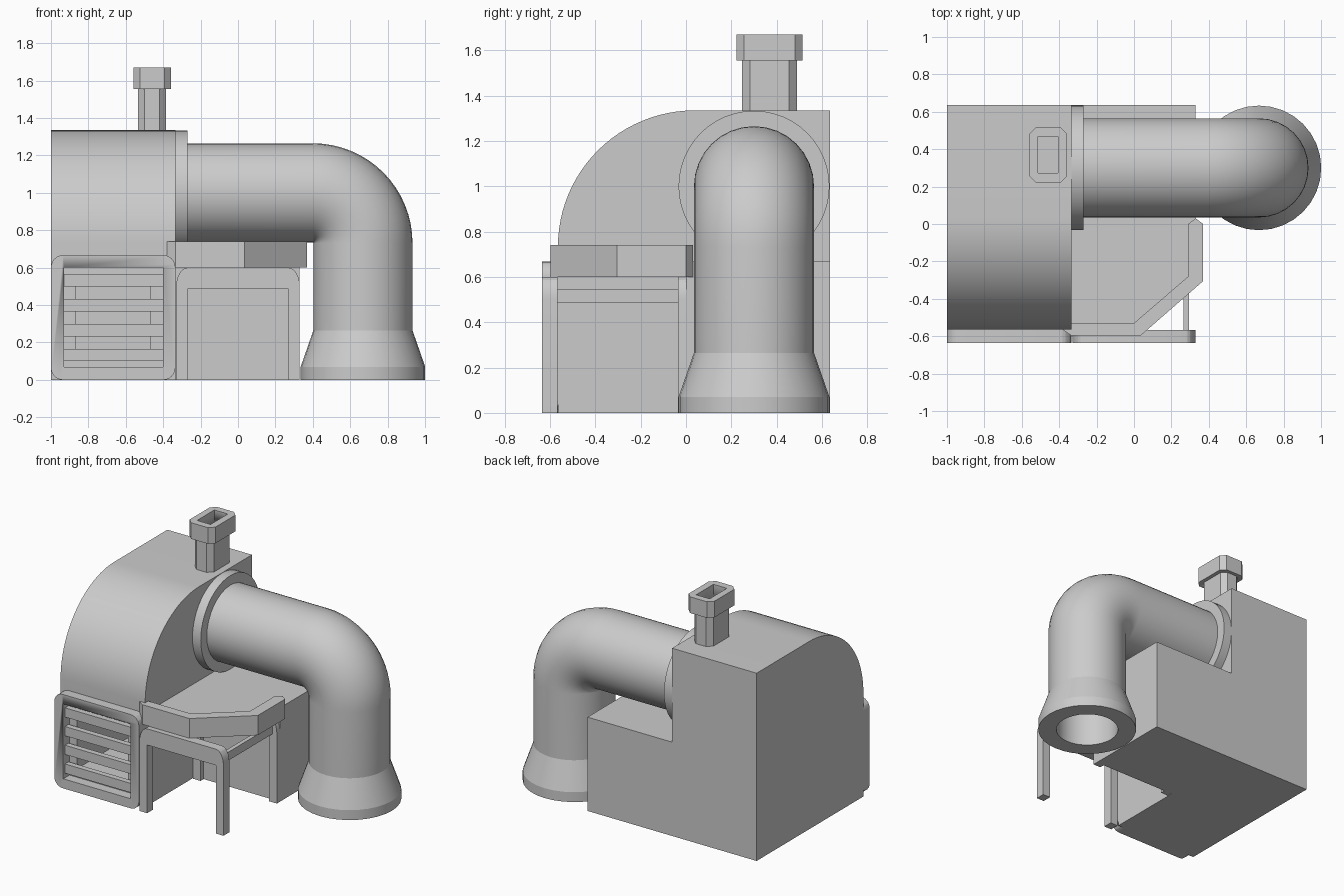
import bpy, bmesh
from math import sin, cos, pi, radians
from mathutils import Vector

cube = bpy.data.objects.get("Cube")
if cube:
    bpy.data.objects.remove(cube, do_unlink=True)

GREY = (0.6, 0.6, 0.6, 1)
grey = bpy.data.materials.new("plain grey")
grey.use_nodes = True
grey.diffuse_color = GREY
grey.node_tree.nodes["Principled BSDF"].inputs["Base Color"].default_value = GREY


def finish(bm, name, smooth=True):
    bmesh.ops.remove_doubles(bm, verts=bm.verts, dist=0.0005)
    bmesh.ops.recalc_face_normals(bm, faces=bm.faces)
    mesh = bpy.data.meshes.new(name)
    bm.to_mesh(mesh)
    bm.free()
    mesh.materials.append(grey)
    ob = bpy.data.objects.new(name, mesh)
    bpy.context.collection.objects.link(ob)
    bpy.ops.object.select_all(action="DESELECT")
    ob.select_set(True)
    bpy.context.view_layer.objects.active = ob
    if smooth:
        bpy.ops.object.shade_smooth_by_angle(angle=radians(15))
    return ob


def prism(name, outline, axis, a, b):
    """Extrude a 2D outline along an axis from a to b."""
    place = {"x": lambda p, d: (d, p[0], p[1]),
             "y": lambda p, d: (p[0], d, p[1]),
             "z": lambda p, d: (p[0], p[1], d)}[axis]
    bm = bmesh.new()
    face = bm.faces.new([bm.verts.new(place(p, a)) for p in outline])
    out = bmesh.ops.extrude_face_region(bm, geom=[face])
    shift = Vector(place((0, 0), b - a))
    bmesh.ops.translate(bm, vec=shift, verts=[v for v in out["geom"] if isinstance(v, bmesh.types.BMVert)])
    return finish(bm, name)


def rect(x0, x1, y0, y1):
    return [(x0, y0), (x1, y0), (x1, y1), (x0, y1)]


def box(name, x0, x1, y0, y1, z0, z1):
    return prism(name, rect(x0, x1, y0, y1), "z", z0, z1)


def arc(cx, cy, rx, ry, start, end, steps):
    angles = [radians(start + (end - start) * i / steps) for i in range(steps + 1)]
    return [(cx + rx * cos(t), cy + ry * sin(t)) for t in angles]


def round_rect(x0, x1, y0, y1, r, steps):
    pts = []
    for i, (cx, cy) in enumerate(rect(x0 + r, x1 - r, y0 + r, y1 - r)):
        pts += arc(cx, cy, r, r, 180 + 90 * i, 270 + 90 * i, steps)
    return pts


def cut(ob, cutter):
    cutter.hide_render = True
    mod = ob.modifiers.new("cut", "BOOLEAN")
    mod.operation = "DIFFERENCE"
    mod.solver = "EXACT"
    mod.object = cutter
    bpy.context.view_layer.objects.active = ob
    bpy.ops.object.modifier_apply(modifier=mod.name)
    bpy.data.objects.remove(cutter, do_unlink=True)


# Main housing with a curved front, and the firebox hollow behind the grille
profile = [(0.635, 0), (0.635, 1.335)] + arc(0.04, 0.735, 0.605, 0.6, 90, 180, 24) + [(-0.565, 0)]
housing = prism("housing", profile, "x", -1, -0.335)
cut(housing, box("firebox_cutter", -0.87, -0.47, -0.7, 0.1, 0.13, 0.54))

# Lower box beside the housing
box("side_box", -0.335, 0.33, 0, 0.635, 0, 0.667)

# Grille: rounded frame and four slats
grille = prism("grille_frame", round_rect(-1, -0.335, 0, 0.667, 0.065, 6), "y", -0.635, -0.565)
cut(grille, box("grille_cutter", -0.93, -0.4, -0.7, -0.5, 0.068, 0.6))
for i in range(4):
    z = 0.1 + 0.133 * i
    box(f"grille_slat_{i + 1}", -0.94, -0.39, -0.615, -0.575, z, z + 0.066)

# Table legs: front and rear arches joined by two side bars
arch = ([(-0.33, 0), (-0.27, 0), (-0.27, 0.485), (0.27, 0.485), (0.27, 0), (0.33, 0)]
        + arc(0.27, 0.5, 0.06, 0.1, 0, 90, 6) + arc(-0.27, 0.5, 0.06, 0.1, 90, 180, 6))
prism("front_leg_arch", arch, "y", -0.635, -0.568)
prism("rear_leg_arch", arch, "y", -0.035, 0.03)
for side, x in (("left", 0.28), ("right", -0.28)):
    box(f"{side}_side_bar", x - 0.015, x + 0.015, -0.58, -0.02, 0.485, 0.545)

# Table top with a raised rim on its open sides
inner = [(0.29, 0), (0.29, -0.28), (0, -0.53), (-0.335, -0.53)]
outer = [(-0.38, -0.565), (-0.335, -0.597), (0.035, -0.597), (0.37, -0.305), (0.37, 0), (0.33, 0.03)]
prism("table_top", inner + [(-0.335, 0)], "z", 0.6, 0.667)
prism("table_rim", inner + outer, "z", 0.6, 0.74)


# Duct: rings swept along the run, the elbow and the flared, hollow mouth
def ring(bm, x, z, tilt, r, sides=32):
    verts = []
    for i in range(sides):
        t = 2 * pi * i / sides
        verts.append(bm.verts.new((x + r * cos(t) * sin(tilt), 0.3 + r * sin(t), z + r * cos(t) * cos(tilt))))
    return verts


DUCT, ELBOW, RIM = 0.265, 0.268, 0.333
stations = [(-0.335, 1.0, 0, DUCT)]
for i in range(17):
    t = pi / 2 * i / 16
    stations.append((0.4 + ELBOW * sin(t), 0.732 + ELBOW * cos(t), t, DUCT))
stations += [(0.4 + ELBOW, z, pi / 2, r) for z, r in
             ((0.265, DUCT), (0.07, RIM), (0, RIM), (0, 0.21), (0.6, 0.21))]
bm = bmesh.new()
rings = [ring(bm, *s) for s in stations]
for a, b in zip(rings, rings[1:]):
    for i in range(len(a)):
        j = (i + 1) % len(a)
        bm.faces.new((a[i], a[j], b[j], b[i]))
bm.faces.new(rings[0])
bm.faces.new(rings[-1])
finish(bm, "duct")
prism("duct_flange", arc(0.3, 1.0, RIM, RIM, 0, 360, 48)[:-1], "x", -0.345, -0.27)

# Chimney: neck and cap with chamfered corners and an open flue
neck = prism("chimney_neck", round_rect(-0.535, -0.385, 0.247, 0.49, 0.035, 1), "z", 1.32, 1.56)
cap = prism("chimney_cap", round_rect(-0.56, -0.357, 0.222, 0.515, 0.035, 1), "z", 1.555, 1.67)
for part in (neck, cap):
    cut(part, box("flue_cutter", -0.513, -0.407, 0.273, 0.467, 1.34, 1.8))
